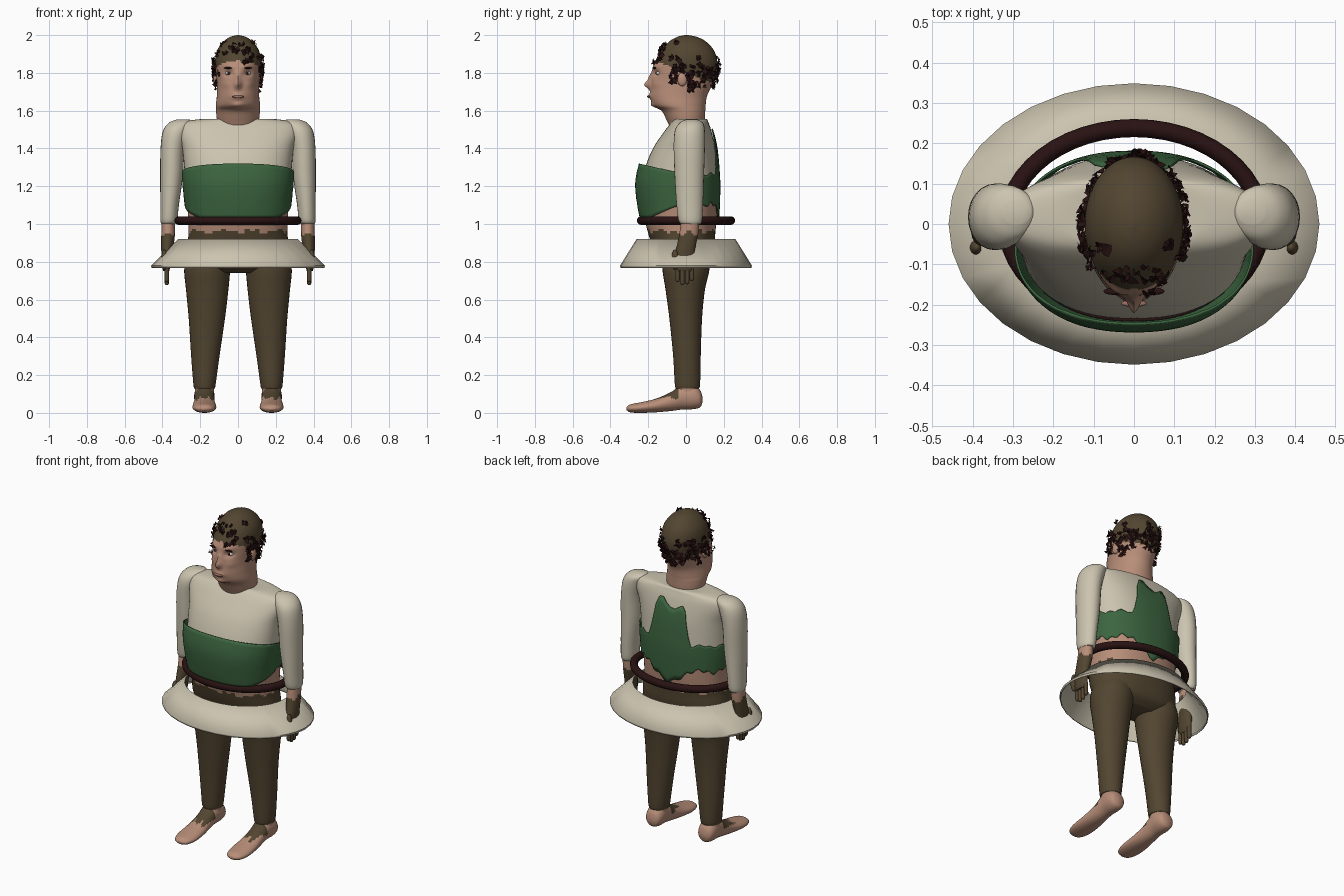
import bpy, bmesh, math, random
from mathutils import Vector

if "Cube" in bpy.data.objects:
    bpy.data.objects.remove(bpy.data.objects["Cube"], do_unlink=True)
random.seed(4)


def material(name, r, g, b):
    m = bpy.data.materials.new(name)
    m.use_nodes = True
    m.diffuse_color = (r, g, b, 1)
    m.node_tree.nodes["Principled BSDF"].inputs["Base Color"].default_value = (r, g, b, 1)
    return m


SKIN = material("skin", .48, .27, .19)
CREAM = material("cream cloth", .60, .55, .43)
GREEN = material("green cloth", .045, .13, .05)
BROWN = material("brown cloth", .085, .06, .03)
MAROON = material("dark maroon", .022, .006, .006)
WHITE = material("eye white", .6, .57, .5)
LIP = material("lip", .36, .17, .13)


def finish(name, bm, mats, rule=None):
    """Turn a bmesh into a smooth shaded object, colouring faces by a rule."""
    bmesh.ops.recalc_face_normals(bm, faces=bm.faces)
    for f in bm.faces:
        f.smooth = True
        if rule:
            f.material_index = rule(f.calc_center_median(), f.normal)
    mesh = bpy.data.meshes.new(name)
    bm.to_mesh(mesh)
    bm.free()
    for m in mats:
        mesh.materials.append(m)
    ob = bpy.data.objects.new(name, mesh)
    bpy.context.collection.objects.link(ob)
    for o in bpy.context.selected_objects:
        o.select_set(False)
    ob.select_set(True)
    bpy.context.view_layer.objects.active = ob
    bpy.ops.object.shade_smooth_by_angle(angle=math.radians(50))
    return ob


def resample(rows, k):
    """Catmull-Rom through section rows."""
    out = []
    for i in range(len(rows) - 1):
        a, b, c, d = (rows[max(0, min(len(rows) - 1, i + j))] for j in (-1, 0, 1, 2))
        for s in range(k):
            t = s / k
            out.append([q + .5 * t * (r - p + t * (2 * p - 5 * q + 4 * r - u + t * (3 * (q - r) + u - p)))
                        for p, q, r, u in zip(a, b, c, d)])
    return out + [list(rows[-1])]


def ring_point(row, ang, n):
    """Superellipse point: row is (t, centre x, half width, low, high)."""
    t, cx, rx, lo, hi = row
    c, s = math.cos(ang), math.sin(ang)
    return (cx + rx * math.copysign(abs(c) ** (2 / n), c),
            (lo + hi) / 2 + (hi - lo) / 2 * math.copysign(abs(s) ** (2 / n), s), t)


def loft(name, rows, mats, rule=None, seg=24, k=4, n=2, axis="z", side=1, shape=None):
    bm = bmesh.new()
    rings = []
    for row in resample(rows, k):
        ring = []
        for i in range(seg):
            x, v, t = ring_point(row, math.tau * i / seg, n)
            co = Vector((x * side, v, t) if axis == "z" else (x * side, t, v))
            ring.append(bm.verts.new(shape(co) if shape else co))
        rings.append(ring)
    for a, b in zip(rings, rings[1:]):
        for i in range(seg):
            j = (i + 1) % seg
            bm.faces.new((a[i], a[j], b[j], b[i]))
    bm.faces.new(rings[0])
    bm.faces.new(rings[-1])
    return finish(name, bm, mats, rule)


def blob(name, pos, size, mat):
    bm = bmesh.new()
    bmesh.ops.create_uvsphere(bm, u_segments=14, v_segments=8, radius=1)
    for v in bm.verts:
        v.co = Vector(pos) + v.co * Vector(size)
    return finish(name, bm, [mat])


def ragged(a):
    return math.sin(a * 9) * .5 + math.sin(a * 23 + 1) * .5


# Trunk: brown waist, bare belly, cream shirt
BODY = [(.74, 0, .15, -.08, .08), (.78, 0, .25, -.13, .13), (.86, 0, .27, -.17, .15),
        (.95, 0, .262, -.2, .155), (1.05, 0, .265, -.222, .165), (1.2, 0, .28, -.235, .17),
        (1.3, 0, .285, -.215, .165), (1.4, 0, .295, -.175, .155), (1.49, 0, .32, -.115, .135),
        (1.535, 0, .3, -.08, .12), (1.555, 0, .2, -.06, .11), (1.556, 0, .1, -.05, .09)]


def body_rule(c, nrm):
    a = math.atan2(c.y, c.x)
    if c.z < .96 + .015 * ragged(a):
        return 0
    return 1 if c.z < 1.13 else 2


loft("body", BODY, [BROWN, SKIN, CREAM], body_rule, seg=64, k=8, n=2.3)

# Green sash: wraps the trunk, with a ragged tail and spikes on the back
BODY_FINE = resample(BODY, 12)


def sash_limits(a):
    x, y = math.cos(a), math.sin(a)
    if y < 0:
        low = 1.1 - .07 * min(1, -y * 1.3)
        return low, 1.27 + .05 * abs(y)
    low, top = 1.1 + .02 * ragged(a), 1.26 + .012 * ragged(a)
    if abs(x) < .42:
        w = 1 - abs(x) / .42
        top += .24 * min(1, w * 2.2) - .06 * max(0, 1 - abs(x + .05) / .18)
        low -= .11 * w
    return low, top


def sash():
    bm = bmesh.new()
    cols, rows = 96, 14
    grid = []
    for i in range(cols):
        a = math.tau * i / cols
        low, top = sash_limits(a)
        col = []
        for j in range(rows + 1):
            z = low + (top - low) * j / rows
            row = min(BODY_FINE, key=lambda r: abs(r[0] - z))
            x, y, _ = ring_point(row, a, 2.3)
            out = .012 + (.014 + .014 * j / rows) * max(0, -math.sin(a))
            col.append(bm.verts.new((x + out * math.cos(a), y + out * math.sin(a), z)))
        grid.append(col)
    for i in range(cols):
        p, q = grid[i], grid[(i + 1) % cols]
        for j in range(rows):
            bm.faces.new((p[j], q[j], q[j + 1], p[j + 1]))
    ob = finish("sash", bm, [GREEN])
    ob.modifiers.new("thickness", "SOLIDIFY").thickness = .006


sash()

# Flared skirt, an open cone
bm = bmesh.new()
seg = 32
hoops = [[bm.verts.new((rx * math.cos(math.tau * i / seg), ry * math.sin(math.tau * i / seg), z))
          for i in range(seg)] for z, rx, ry in ((.92, .318, .262), (.78, .46, .349), (.768, .458, .347))]
for a, b in zip(hoops, hoops[1:]):
    for i in range(seg):
        bm.faces.new((a[i], b[i], b[(i + 1) % seg], a[(i + 1) % seg]))
finish("skirt", bm, [CREAM]).modifiers.new("thickness", "SOLIDIFY").thickness = .006

# Hoop belt
bpy.ops.mesh.primitive_torus_add(major_segments=48, minor_segments=12, major_radius=1,
                                 minor_radius=.08, location=(0, 0, 1.018))
belt = bpy.context.object
belt.name = "hoop_belt"
for v in belt.data.vertices:
    r = math.hypot(v.co.x, v.co.y)
    ux, uy, off = v.co.x / r, v.co.y / r, (r - 1) * .28
    v.co = (ux * (.315 + off), uy * (.238 + off), v.co.z * .28)
belt.data.materials.append(MAROON)
bpy.ops.object.shade_smooth()

# Limbs, once per side
ARM = [(1.0, .368, .036, -.025, .075), (1.02, .366, .045, -.04, .085), (1.1, .362, .049, -.05, .09),
       (1.25, .352, .06, -.06, .095), (1.4, .346, .064, -.065, .1), (1.49, .328, .07, -.06, .1),
       (1.535, .305, .062, -.035, .09), (1.553, .29, .035, 0, .06)]
HAND = [(.75, .38, .016, -.045, .03), (.78, .38, .022, -.06, .04), (.85, .378, .028, -.055, .045),
        (.9, .373, .034, -.045, .055), (.95, .37, .036, -.035, .065), (1.03, .37, .034, -.025, .07)]
LEG = [(.13, .177, .055, -.055, .07), (.16, .177, .06, -.06, .075), (.3, .173, .075, -.068, .078),
       (.5, .165, .096, -.088, .085), (.65, .163, .112, -.108, .1), (.77, .162, .122, -.125, .125),
       (.87, .14, .11, -.11, .11)]
FOOT = [(-.315, .178, .018, .015, .03), (-.295, .178, .046, .003, .045), (-.24, .178, .062, 0, .056),
        (-.16, .178, .061, .003, .075), (-.08, .178, .054, .01, .11), (-.02, .178, .053, .018, .15),
        (.04, .178, .054, .02, .15), (.075, .178, .042, .03, .12), (.087, .178, .015, .055, .085)]


def strap_rule(c, nrm):
    on_top = c.z > .075 + .012 * math.sin(c.x * 150) and -.16 + .02 * math.sin(c.x * 90) < c.y < -.035
    return 1 if on_top else 0


for side, word in ((1, "left"), (-1, "right")):
    loft(word + "_sleeve", ARM, [CREAM], side=side, k=5)
    loft(word + "_hand", HAND, [BROWN, SKIN], side=side, k=5,
         rule=lambda c, nrm: int(c.z > .952 + .012 * math.sin(c.y * 90)))
    for i in range(4):
        y, drop = -.044 + i * .025, (.015, 0, .004, .02)[i]
        finger = [(z, .377, r, y - r, y + r) for z, r in
                  ((.677 + drop, .004), (.685 + drop, .011), (.73, .012), (.78, .012))]
        loft(f"{word}_finger_{i + 1}", finger, [BROWN], seg=10, k=3, side=side)
    blob(word + "_thumb", (side * .39, -.058, .81), (.018, .02, .055), BROWN)
    loft(word + "_leg", LEG, [BROWN], side=side, seg=32, k=5)
    loft(word + "_foot", FOOT, [SKIN, BROWN], strap_rule, side=side, axis="y", seg=40, k=6)
    loft(word + "_ankle", [(.07, .177, .05, -.045, .07), (.13, .177, .051, -.05, .068),
                           (.2, .177, .05, -.045, .06)], [SKIN], side=side)

# Head: skull loft with facial bumps pushed along y
HEAD = [(1.5, 0, .1, -.08, .09), (1.555, 0, .112, -.105, .1), (1.6, 0, .116, -.13, .102),
        (1.63, 0, .117, -.172, .104), (1.68, 0, .112, -.188, .112), (1.74, 0, .112, -.185, .14),
        (1.8, 0, .117, -.182, .16), (1.86, 0, .122, -.164, .166), (1.92, 0, .11, -.13, .147),
        (1.965, 0, .078, -.09, .107), (1.99, 0, .042, -.048, .06), (2.0, 0, .006, -.008, .012)]
BUMPS = [(0, 1.738, .016, .022, -.036), (0, 1.775, .012, .022, -.012), (.05, 1.797, .022, .015, .02),
         (.045, 1.835, .03, .012, -.009), (0, 1.675, .03, .014, -.012), (0, 1.628, .03, .016, -.014),
         (.065, 1.74, .025, .02, -.007)]


def face_shape(co):
    if co.y < -.04:
        co.y += sum(d * math.exp(-((abs(co.x) - x) / w) ** 2 - ((co.z - z) / h) ** 2)
                    for x, z, w, h, d in BUMPS)
    return co


loft("head", HEAD, [SKIN, BROWN], seg=80, k=7, shape=face_shape,
     rule=lambda c, nrm: int(c.z > 1.8 - .4 * c.y))
blob("lips", (0, -.197, 1.674), (.032, .009, .007), LIP)
for side, word in ((1, "left"), (-1, "right")):
    blob(word + "_eye", (side * .05, -.143, 1.798), (.018, .016, .011), WHITE)
    blob(word + "_iris", (side * .05, -.154, 1.798), (.008, .007, .008), MAROON)
    blob(word + "_brow", (side * .05, -.167, 1.826), (.026, .009, .005), MAROON)
    blob(word + "_ear", (side * .117, -.02, 1.765), (.014, .026, .036), SKIN)

# Ragged hair flakes around the cap
bm = bmesh.new()
HEAD_FINE = resample(HEAD, 12)


def flake(ang, z, size):
    row = min(HEAD_FINE, key=lambda r: abs(r[0] - z))
    lift = random.uniform(.004, .016)
    p = Vector(ring_point(row, ang, 2))
    normal = Vector((math.cos(ang) * 1.2, math.sin(ang), max(0, (z - 1.84) * 6))).normalized()
    u = Vector((-math.sin(ang), math.cos(ang), 0))
    v = normal.cross(u).normalized()
    centre = bm.verts.new(p + normal * (lift + .004))
    rim = []
    for i in range(9):
        t = math.tau * i / 9
        r = size * random.uniform(.35, 1.25)
        rim.append(bm.verts.new(p + normal * (lift + random.uniform(-.012, .012))
                                + (u * math.cos(t) + v * math.sin(t)) * r))
    for i in range(9):
        bm.faces.new((centre, rim[i], rim[(i + 1) % 9]))


for i in range(120):
    flake(random.uniform(-.55, math.pi + .55), random.triangular(1.7, 1.89, 1.79), random.uniform(.014, .025))
for i in range(26):
    flake(-math.pi / 2 + random.uniform(-1.1, 1.1), random.uniform(1.85, 1.965), random.uniform(.013, .022))
finish("hair", bm, [MAROON])
